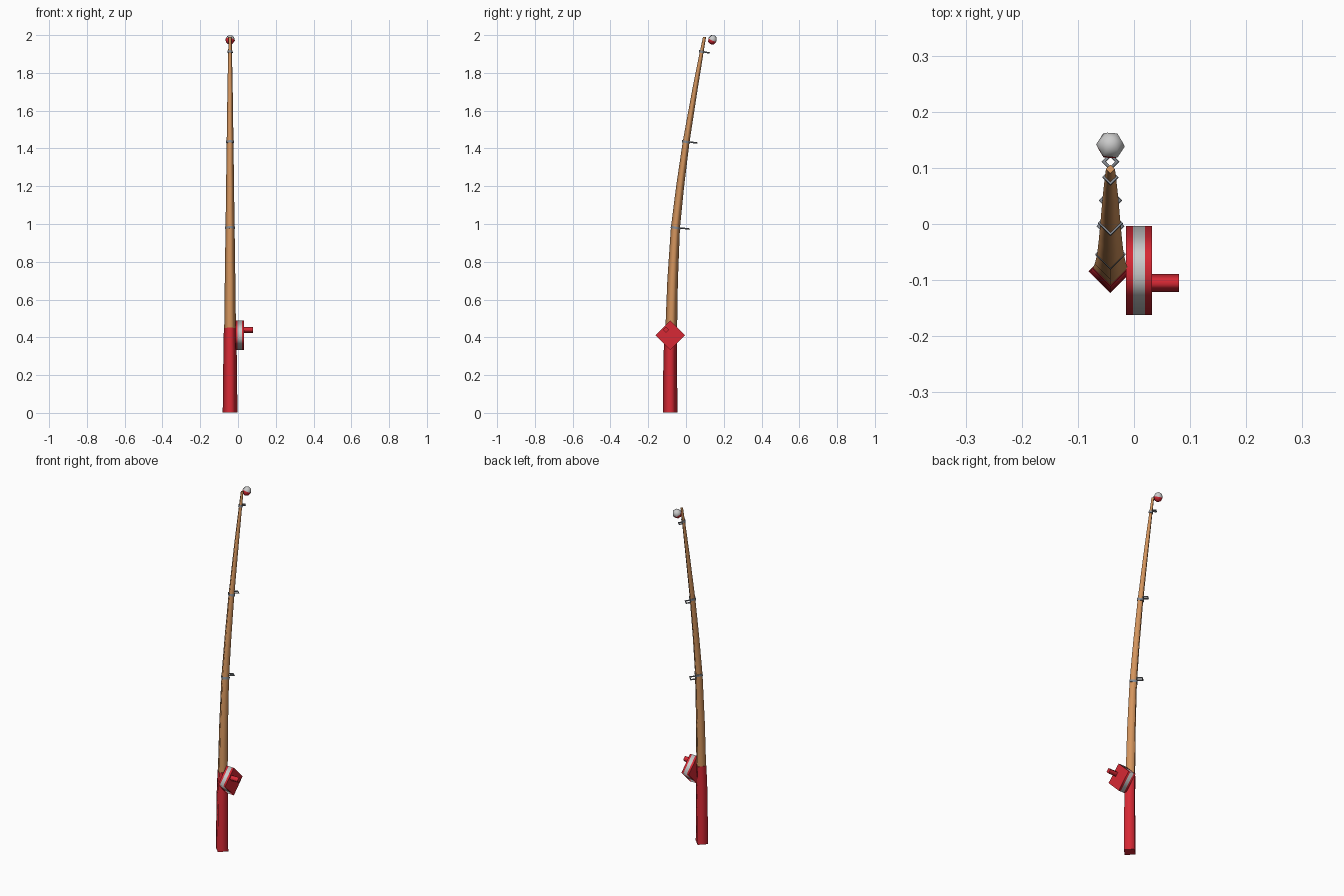
import bpy, bmesh
from math import cos, sin, pi, radians
from mathutils import Vector, Matrix

if "Cube" in bpy.data.objects:
    bpy.data.objects.remove(bpy.data.objects["Cube"])

X0 = -0.042  # centre line of the rod


def material(name, rgb):
    m = bpy.data.materials.new(name)
    m.diffuse_color = (*rgb, 1)
    m.use_nodes = True
    m.node_tree.nodes["Principled BSDF"].inputs["Base Color"].default_value = m.diffuse_color
    return m


RED = material("red", (0.68, 0.022, 0.035))
TAN = material("tan_wood", (0.66, 0.3, 0.11))
GREY = material("grey", (0.55, 0.55, 0.55))
STEEL = material("steel", (0.25, 0.27, 0.3))


def finish(name, bm, *mats):
    bmesh.ops.recalc_face_normals(bm, faces=bm.faces)
    me = bpy.data.meshes.new(name)
    bm.to_mesh(me)
    bm.free()
    for m in mats:
        me.materials.append(m)
    ob = bpy.data.objects.new(name, me)
    bpy.context.collection.objects.link(ob)
    return ob


def loft(name, sections, mat, sides=4):
    """Capped tube through (centre, radius) sections, smooth sides, flat caps."""
    bm = bmesh.new()
    pts = [Vector(c) for c, r in sections]
    rings = []
    for i, (c, r) in enumerate(sections):
        t = (pts[min(i + 1, len(pts) - 1)] - pts[max(i - 1, 0)]).normalized()
        u = Vector((1, 0, 0)) if abs(t.x) < 0.9 else Vector((0, 1, 0))
        v = t.cross(u).normalized()
        rings.append([bm.verts.new(pts[i] + r * (cos(2 * pi * k / sides) * u + sin(2 * pi * k / sides) * v))
                      for k in range(sides)])
    for a, b in zip(rings, rings[1:]):
        for k in range(sides):
            n = (k + 1) % sides
            bm.faces.new((a[k], a[n], b[n], b[k])).smooth = True
    bm.faces.new(rings[0])
    bm.faces.new(rings[-1])
    return finish(name, bm, mat)


def ring(name, y, z, r, wire, tilt):
    """Square ring with a square wire section, lying nearly flat."""
    bm = bmesh.new()
    m = Matrix.Translation((X0, y, z)) @ Matrix.Rotation(tilt, 4, 'X')
    vs = [[bm.verts.new(m @ Vector(((r + wire * cos(j * pi / 2)) * cos(i * pi / 2),
                                    (r + wire * cos(j * pi / 2)) * sin(i * pi / 2),
                                    wire * sin(j * pi / 2)))) for j in range(4)] for i in range(4)]
    for i in range(4):
        for j in range(4):
            a, b, k = vs[i], vs[(i + 1) % 4], (j + 1) % 4
            bm.faces.new((a[j], b[j], b[k], a[k])).smooth = True
    return finish(name, bm, STEEL)


def along_z(rows):
    return [((X0, y, z), r) for y, z, r in rows]


# Grip and tapering, bent rod
loft("grip", along_z([(-0.084, 0.001, 0.039), (-0.084, 0.2, 0.037), (-0.083, 0.33, 0.035),
                      (-0.078, 0.45, 0.033)]), RED)
loft("rod", along_z([(-0.078, 0.45, 0.031), (-0.071, 0.7, 0.028), (-0.056, 0.98, 0.024),
                     (-0.031, 1.2, 0.021), (0.0, 1.43, 0.018), (0.047, 1.71, 0.014),
                     (0.083, 1.91, 0.010), (0.098, 1.99, 0.008)]), TAN)

# Line guides: a band around the rod plus a ring behind it
for i, (yb, zb, rb, yr, rr) in enumerate([(-0.054, 0.98, 0.027, -0.004, 0.021),
                                          (0.001, 1.435, 0.022, 0.042, 0.017),
                                          (0.083, 1.912, 0.014, 0.111, 0.012)], 1):
    loft(f"guide_band_{i}", along_z([(yb - 0.001, zb - 0.006, rb), (yb + 0.001, zb + 0.006, rb)]), STEEL)
    ring(f"guide_ring_{i}", yr, zb - 0.004, rr, 0.004, radians(-7))

# Reel: two red plates with a grey spool between, and a crank stub
for name, xa, xb, r, mat in (("reel_inner_plate", -0.014, -0.002, 0.079, RED),
                             ("reel_spool", -0.002, 0.02, 0.079, GREY),
                             ("reel_outer_plate", 0.02, 0.032, 0.079, RED)):
    loft(name, [((xa, -0.083, 0.411), r), ((xb, -0.083, 0.411), r)], mat)
loft("reel_crank", [((0.032, -0.105, 0.44), 0.016), ((0.08, -0.105, 0.44), 0.016)], RED)

# Float: low-poly ball, grey above and red below
bm = bmesh.new()
bmesh.ops.create_uvsphere(bm, u_segments=6, v_segments=4, radius=0.026,
                          matrix=Matrix.Rotation(radians(30), 4, 'Z'))
for f in bm.faces:
    f.smooth = True
    f.material_index = 1 if f.calc_center_median().z < 0 else 0
bm.transform(Matrix.Translation((X0, 0.14, 1.975)) @ Matrix.Rotation(radians(-25), 4, 'X')
             @ Matrix.Rotation(radians(10), 4, 'Y'))
finish("float", bm, GREY, RED)
